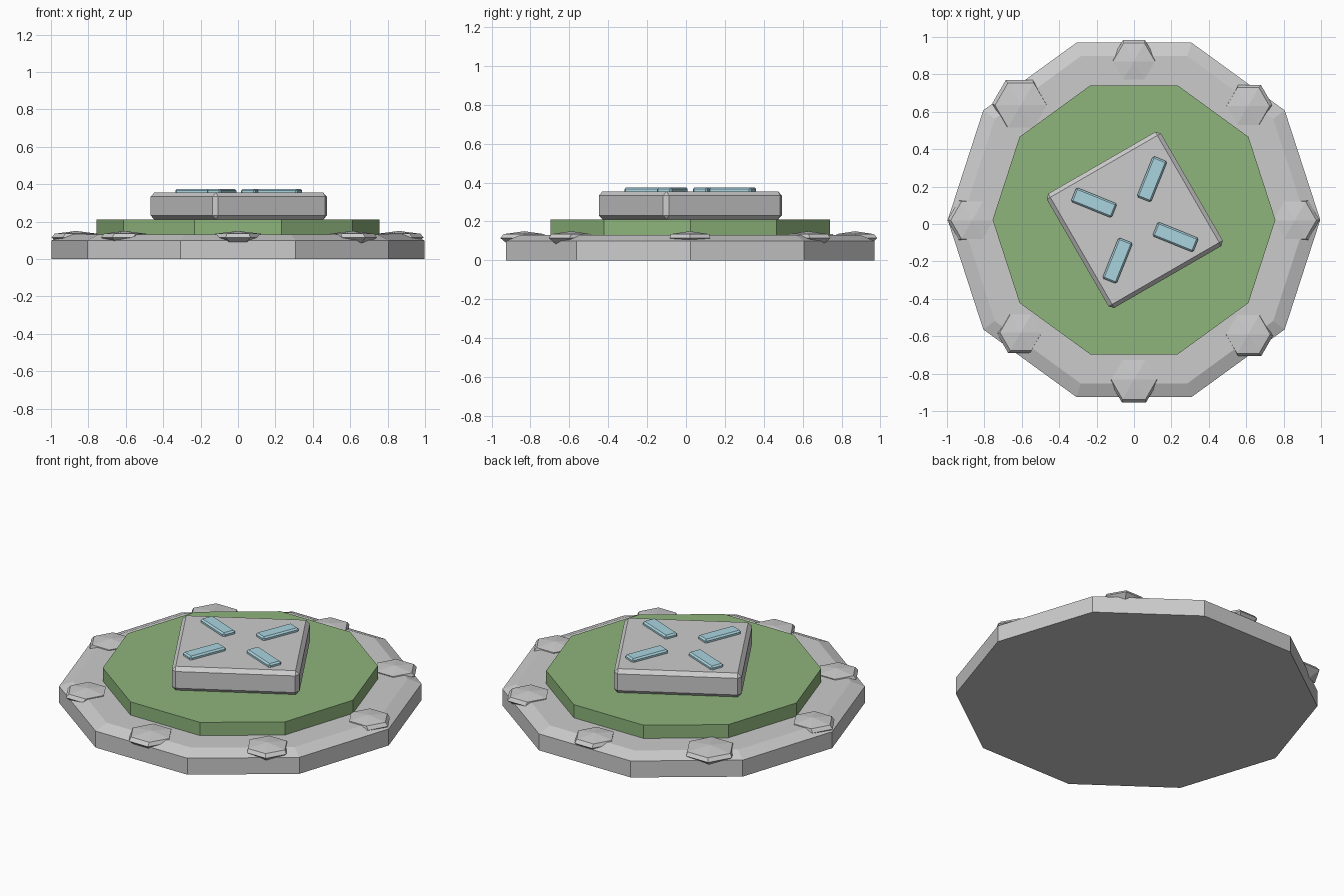
import bpy, bmesh
from math import cos, sin, pi, radians

if "Cube" in bpy.data.objects:
    bpy.data.objects.remove(bpy.data.objects["Cube"])

CY = 0.022  # common centre of the platform in y


def material(name, color):
    m = bpy.data.materials.new(name)
    m.diffuse_color = color
    m.use_nodes = True
    m.node_tree.nodes["Principled BSDF"].inputs["Base Color"].default_value = m.diffuse_color
    return m


def link(bm, name, mat=None):
    bmesh.ops.recalc_face_normals(bm, faces=bm.faces)
    me = bpy.data.meshes.new(name)
    bm.to_mesh(me)
    bm.free()
    ob = bpy.data.objects.new(name, me)
    bpy.context.collection.objects.link(ob)
    if mat:
        me.materials.append(mat)
    return ob


def stacked(name, sides, rings, mat=None, apex=None):
    """Solid from rings of (x, y, radius, z), optionally closed by a peak."""
    bm = bmesh.new()
    loops = [[bm.verts.new((x + r * cos(2 * pi * i / sides),
                            y + r * sin(2 * pi * i / sides), z))
              for i in range(sides)] for x, y, r, z in rings]
    for a, b in zip(loops, loops[1:]):
        for i in range(sides):
            j = (i + 1) % sides
            bm.faces.new((a[i], a[j], b[j], b[i]))
    bm.faces.new(loops[0][::-1])
    top = loops[-1]
    if apex:
        tip = bm.verts.new(apex)
        for i in range(sides):
            bm.faces.new((top[i], top[(i + 1) % sides], tip))
    else:
        bm.faces.new(top)
    return link(bm, name, mat)


def bevelled_box(name, size, loc, angle, bevel, mat=None):
    bm = bmesh.new()
    bmesh.ops.create_cube(bm, size=1)
    bmesh.ops.scale(bm, vec=size, verts=bm.verts)
    bmesh.ops.bevel(bm, geom=bm.edges[:], offset=bevel, segments=1,
                    affect='EDGES')
    ob = link(bm, name, mat)
    ob.location = loc
    ob.rotation_euler.z = angle
    return ob


grass = material("grass", (0.27, 0.46, 0.20, 1))
glass = material("pale_blue", (0.40, 0.66, 0.74, 1))

# Ten-sided stone base with chamfered rim, and grass disc on it
stacked("stone_base", 10, [(0, CY, 0.996, 0), (0, CY, 0.996, 0.10),
                           (0, CY, 0.92, 0.13)])
stacked("grass_disc", 10, [(0, CY, 0.756, 0.11), (0, CY, 0.756, 0.21)], grass)

# Rotated square plinth
bevelled_box("plinth", (0.705, 0.705, 0.145), (0.004, CY, 0.2825),
             radians(30), 0.022)

# Four blue bars in a pinwheel
for k in range(4):
    a = -k * pi / 2
    dx, dy = -0.218, 0.092
    bevelled_box(f"blue_bar_{k + 1}", (0.235, 0.082, 0.035),
                 (0.004 + dx * cos(a) - dy * sin(a),
                  CY + dx * sin(a) + dy * cos(a), 0.3575),
                 radians(-22) + a, 0.009, glass)

# Rim stones: x, y, size
stones = [(0.86, 0.02, 0.115), (0.61, 0.63, 0.115), (0, 0.87, 0.112),
          (-0.605, 0.635, 0.138), (-0.865, 0.02, 0.115),
          (-0.605, -0.58, 0.112), (0, -0.832, 0.122), (0.61, -0.59, 0.118)]
for k, (x, y, r) in enumerate(stones):
    d = (x * x + y * y) ** 0.5
    ox, oy = x + 0.012 * x / d, y + 0.012 * y / d
    stacked(f"rim_stone_{k + 1}", 6,
            [(ox, oy, r * 0.6, 0.075), (ox, oy, r * 1.05, 0.115),
             (x, y, r, 0.135)], apex=(x, y, 0.15))
